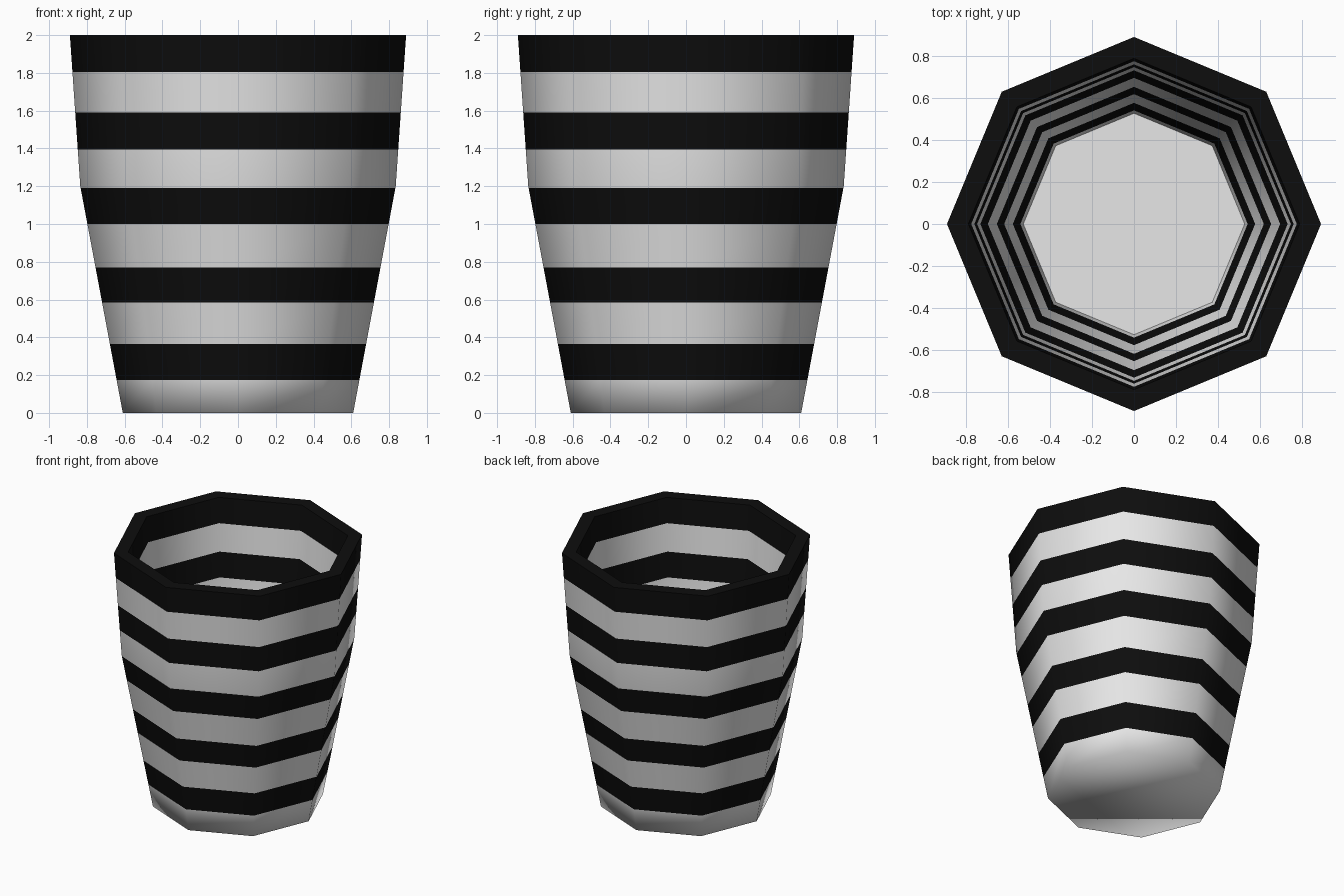
import bpy, bmesh, math

if "Cube" in bpy.data.objects:
    bpy.data.objects.remove(bpy.data.objects["Cube"])

SIDES = 8
WALL = 0.102     # wall thickness measured at the corners
FLOOR = 0.10     # height of the inner floor
# stripe boundaries by height; every second band is black
CUTS = [0.175, 0.365, 0.585, 0.77, 1.0, 1.19, 1.395, 1.59, 1.805]
BEND = 1.2       # height where the taper changes


def outer_radius(z):
    if z < BEND:
        return 0.61 + (0.835 - 0.61) * z / BEND
    return 0.835 + (0.89 - 0.835) * (z - BEND) / (2.0 - BEND)


def material(name, value):
    m = bpy.data.materials.new(name)
    m.diffuse_color = (value, value, value, 1)
    m.use_nodes = True
    m.node_tree.nodes["Principled BSDF"].inputs["Base Color"].default_value = m.diffuse_color
    return m


def is_black(z):
    return sum(z > c for c in CUTS) % 2


bm = bmesh.new()


def ring(r, z):
    return [bm.verts.new((r * math.cos(2 * math.pi * i / SIDES),
                          r * math.sin(2 * math.pi * i / SIDES), z))
            for i in range(SIDES)]


def bridge(a, b, mat, smooth):
    for i in range(SIDES):
        j = (i + 1) % SIDES
        f = bm.faces.new((a[i], a[j], b[j], b[i]))
        f.material_index = mat
        f.smooth = smooth


def wall(zs, offset):
    rings = [ring(outer_radius(z) - offset, z) for z in zs]
    for k in range(len(zs) - 1):
        bridge(rings[k], rings[k + 1], is_black((zs[k] + zs[k + 1]) / 2), True)
    return rings[0], rings[-1]


# outer and inner striped walls
levels = sorted(CUTS + [BEND, 2.0])
out_low, out_top = wall([0.0] + levels, 0.0)
in_low, in_top = wall([FLOOR] + levels, WALL)

# black flat rim, underside and inner floor
bridge(out_top, in_top, 1, False)
bm.faces.new(out_low).smooth = True
bm.faces.new(in_low).smooth = False
bmesh.ops.recalc_face_normals(bm, faces=bm.faces)

mesh = bpy.data.meshes.new("striped_cup")
bm.to_mesh(mesh)
bm.free()
mesh.materials.append(material("white", 0.8))
mesh.materials.append(material("black", 0.004))
cup = bpy.data.objects.new("striped_cup", mesh)
bpy.context.collection.objects.link(cup)
